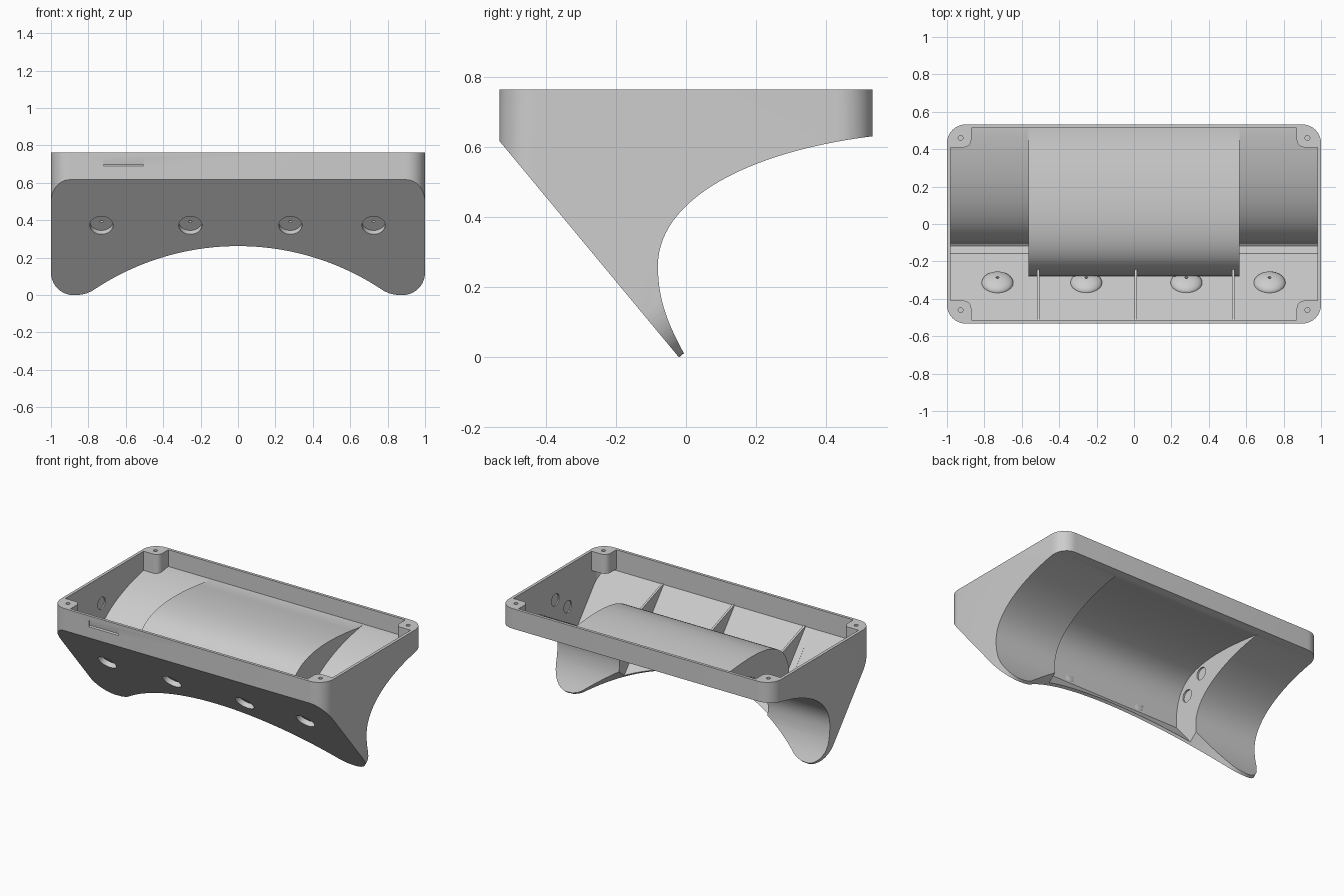
import bpy, bmesh, math
from mathutils import Matrix, Vector

if "Cube" in bpy.data.objects:
    bpy.data.objects.remove(bpy.data.objects["Cube"])

grey = bpy.data.materials.new("light grey")
grey.use_nodes = True
grey.diffuse_color = (0.61, 0.61, 0.61, 1)
grey.node_tree.nodes["Principled BSDF"].inputs["Base Color"].default_value = (0.61, 0.61, 0.61, 1)

SLOPE = 0.829                                # run per rise of the sloped front
UP = Vector((0, -0.638, 0.770))              # up along the slope
IN = Vector((0, 0.770, 0.638))               # inward normal of the slope


def slope_point(x, z):
    return Vector((x, -0.02 - z * SLOPE, z))


def inner_z(y):
    return (-0.02 - y) / SLOPE + 0.03


def side_frame(u, v, w):
    return Vector((w, u, v))


def plan_frame(u, v, w):
    return Vector((u, v, w))


def slope_frame(u, v, w):
    return slope_point(u, v) + IN * w


def bezier(a, b, c, d, n=24):
    a, b, c, d = map(Vector, (a, b, c, d))
    return [a * (1 - t)**3 + b * 3 * t * (1 - t)**2 + c * 3 * t * t * (1 - t) + d * t**3
            for t in (i / n for i in range(n + 1))]


def offset(pts, dist):
    out = []
    for i, p in enumerate(pts):
        d = (pts[min(i + 1, len(pts) - 1)] - pts[max(i - 1, 0)]).normalized()
        out.append(p + Vector((-d.y, d.x)) * dist)
    return out


def arc(cx, cy, r, a0, a1, n=10):
    angles = [math.radians(a0 + (a1 - a0) * i / n) for i in range(n + 1)]
    return [(cx + r * math.cos(a), cy + r * math.sin(a)) for a in angles]


def add_prism(bm, pts, frame, lo, hi):
    rings = [[bm.verts.new(frame(p[0], p[1], w)) for p in pts] for w in (lo, hi)]
    for ring in rings:
        bm.faces.new(ring)
    for i in range(len(pts)):
        j = (i + 1) % len(pts)
        bm.faces.new((rings[0][i], rings[0][j], rings[1][j], rings[1][i]))


def add_cylinder(bm, centre, axis, r, depth, n=32):
    turn = Vector(axis).to_track_quat('Z', 'Y').to_matrix().to_4x4()
    bmesh.ops.create_cone(bm, cap_ends=True, segments=n, radius1=r, radius2=r, depth=depth,
                          matrix=Matrix.Translation(centre) @ turn)


def finish(name, bm):
    bmesh.ops.recalc_face_normals(bm, faces=bm.faces)
    mesh = bpy.data.meshes.new(name)
    bm.to_mesh(mesh)
    bm.free()
    mesh.materials.append(grey)
    obj = bpy.data.objects.new(name, mesh)
    bpy.context.collection.objects.link(obj)
    return obj


def prism(name, pts, frame, lo, hi):
    bm = bmesh.new()
    add_prism(bm, pts, frame, lo, hi)
    return finish(name, bm)


def boolean(obj, tool, mode='DIFFERENCE'):
    mod = obj.modifiers.new("cut", 'BOOLEAN')
    mod.operation, mod.solver, mod.object = mode, 'EXACT', tool
    bpy.context.view_layer.objects.active = obj
    bpy.ops.object.modifier_apply(modifier=mod.name)
    bpy.data.objects.remove(tool)


def smooth(obj):
    bpy.ops.object.select_all(action='DESELECT')
    obj.select_set(True)
    bpy.context.view_layer.objects.active = obj
    bpy.ops.object.shade_smooth_by_angle(angle=math.radians(30))


def rounded_plan(r):
    pts = []
    for sx, sy, a in ((1, 1, 0), (-1, 1, 90), (-1, -1, 180), (1, -1, 270)):
        pts += arc(sx * 0.9, sy * 0.432, r, a, a + 90)
    return prism("rounding", pts, plan_frame, -0.5, 1.5)


# side profiles: curved underside, and raised hump in the middle
under = bezier((-0.005, 0.01), (-0.055, 0.1), (-0.08, 0.17), (-0.08, 0.26), 14)[:-1]
under += bezier((-0.08, 0.26), (-0.08, 0.46), (0.2, 0.59), (0.532, 0.63), 30)
hump = bezier((-0.28, 0.346), (-0.285, 0.64), (-0.1, 0.73), (0.46, 0.65))

# outer body with rounded vertical corners
outline = [(-0.532, 0.763), (-0.532, 0.617), (-0.02, 0)] + under + [(0.532, 0.763)]
body = prism("enclosure_body", outline, side_frame, -1, 1)
boolean(body, rounded_plan(0.1), 'INTERSECT')


# cavity, leaving corner posts
def corner_posts():
    bm = bmesh.new()
    for sx in (-1, 1):
        for sy in (-1, 1):
            pts = [(1.2, 0.41)] + arc(0.91, 0.45, 0.04, 270, 180) + [(0.87, 0.8), (1.2, 0.8)]
            add_prism(bm, [(sx * x, sy * y) for x, y in pts], plan_frame, 0.635, 1.4)
    return finish("posts", bm)


def cut_cavity(floor, x0, x1):
    pts = [(-0.515, 1), (0.515, 1)] + floor + [(-0.515, inner_z(-0.515))]
    tool = prism("cavity", pts, side_frame, x0, x1)
    boolean(tool, rounded_plan(0.081), 'INTERSECT')
    boolean(tool, corner_posts())
    boolean(body, tool)


inner = [p for p in offset(under, 0.025) if p.x < 0.5 and p.y > 0.2]
side_floor = [(0.515, 0.652)] + inner[::-1] + [(-0.118, 0.19), (-0.158, 0.197)]
cut_cavity([(0.515, 0.652)] + hump[::-1], -0.98, 0.98)
cut_cavity(side_floor, 0.565, 0.9802)
cut_cavity(side_floor, -0.9802, -0.565)

# recess under the hump
recess = offset(hump, -0.022)
recess = [(0.05, inner_z(0.05)), (recess[0].x, inner_z(recess[0].x) - 0.002)] + recess[1:]
recess += [(0.7, 0.59), (0.6, 0.2), (0.3, -0.1)]
boolean(body, prism("recess", recess, side_frame, -0.545, 0.545))

# arched lower edge with rounded feet
half = math.degrees(math.asin(0.78 / 1.387))
foot = [(-1.2, -0.3), (-1.2, 0.12)] + arc(-0.88, 0.12, 0.12, 180, 270)
foot += [(-0.84, 0.002), (-0.81, 0.009)]
edge = foot + arc(0, 0.262 - 1.387, 1.387, 90 + half, 90 - half, 48)
edge += [(-x, z) for x, z in foot[::-1]]
boolean(body, prism("arch", edge, slope_frame, -0.1, 0.12))

# round pockets in end walls, screw holes, openings in the sloped front
PADS = (-0.73, -0.255, 0.28, 0.725)
PAD_Z = 0.373
bm = bmesh.new()
for y, z in ((-0.03, 0.585), (-0.16, 0.49)):
    add_cylinder(bm, (0, y, z), (1, 0, 0), 0.04, 1.112)
    for sx in (-1, 1):
        add_cylinder(bm, (sx * 0.844, y, z), (1, 0, 0), 0.04, 0.288)
for sx in (-1, 1):
    for sy in (-1, 1):
        add_cylinder(bm, (sx * 0.927, sy * 0.46, 0.75), (0, 0, 1), 0.013, 0.18, 16)
for x in PADS:
    add_cylinder(bm, slope_point(x, PAD_Z), IN, 0.062, 0.1)
boolean(body, finish("holes", bm))

# shallow finger groove in the front face
groove = [(-0.55, 0.69), (-0.532, 0.69), (-0.526, 0.698), (-0.532, 0.735), (-0.55, 0.735)]
boolean(body, prism("groove", groove, side_frame, -0.72, -0.505))
smooth(body)

# domed bosses behind the front openings, each with a flat pocket and small vent
section = [(0.085 * math.cos(a), 0.017 + 0.04 * math.sin(a))
           for a in (math.radians(84.5 * i / 10) for i in range(11))]
section += [(0.008, 0.032), (0.062, 0.032), (0.062, 0.017)]
SEG = 32
for i, x in enumerate(PADS):
    bm = bmesh.new()
    rings = []
    for k in range(SEG):
        a = 2 * math.pi * k / SEG
        rings.append([bm.verts.new(slope_point(x, PAD_Z) + Vector((1, 0, 0)) * r * math.cos(a)
                                   + UP * r * math.sin(a) + IN * h) for r, h in section])
    for k in range(SEG):
        p, q = rings[k], rings[(k + 1) % SEG]
        for j in range(len(section)):
            m = (j + 1) % len(section)
            bm.faces.new((p[j], p[m], q[m], q[j]))
    smooth(finish(f"pad_boss_{i + 1}", bm))

# thin ribs between sloped front and hump
for i, x in enumerate((-0.512, 0.01, 0.53)):
    rib = [(-0.518, 0.632), (-0.23, 0.53), (-0.265, 0.42), (-0.27, 0.325)]
    prism(f"rib_{i + 1}", rib, side_frame, x - 0.007, x + 0.007)
